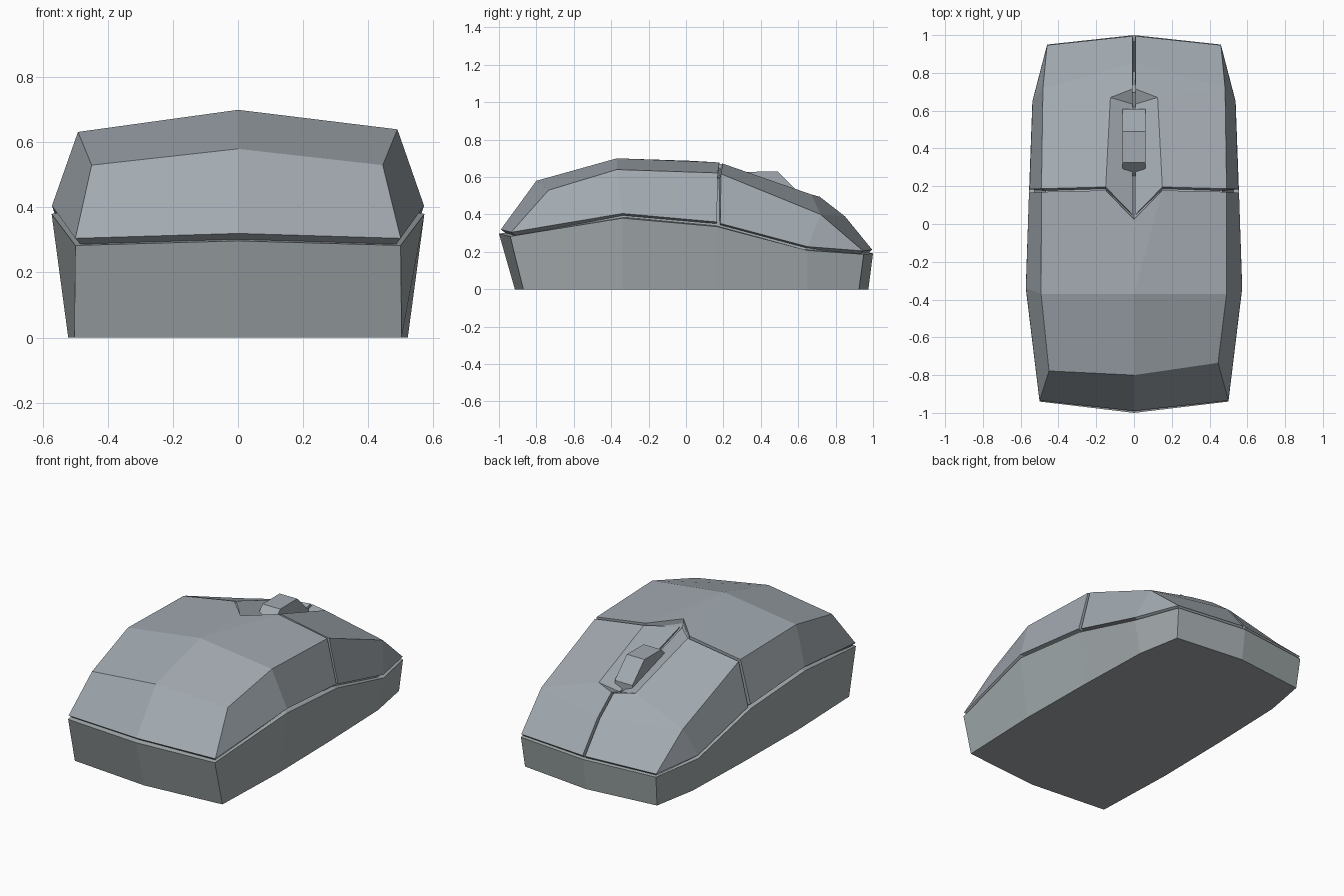
import bpy, bmesh, math
from mathutils import Vector

if "Cube" in bpy.data.objects:
    bpy.data.objects.remove(bpy.data.objects["Cube"])

grey = bpy.data.materials.new("slate_grey")
grey.diffuse_color = (.36, .40, .435, 1)
grey.use_nodes = True
grey.node_tree.nodes["Principled BSDF"].inputs["Base Color"].default_value = grey.diffuse_color
base_grey = bpy.data.materials.new("base_grey")
base_grey.diffuse_color = (.36, .40, .41, 1)
base_grey.use_nodes = True
base_grey.node_tree.nodes["Principled BSDF"].inputs["Base Color"].default_value = base_grey.diffuse_color


def add_object(name, bm, mat=grey):
    me = bpy.data.meshes.new(name)
    bm.to_mesh(me)
    bm.free()
    me.materials.append(mat)
    ob = bpy.data.objects.new(name, me)
    bpy.context.collection.objects.link(ob)
    return ob


def panel(name, pts, faces, left={}, thick=.035):
    """Half panel, faces pointing outward, mirrored in x and thickened inward."""
    bm = bmesh.new()
    for side in (1, -1):
        p = {**pts, **(left if side < 0 else {})}
        v = {k: bm.verts.new((side * c[0], c[1], c[2])) for k, c in p.items()}
        for f in faces:
            face = bm.faces.new([v[k] for k in f.split()])
            face.normal_update()
            if face.normal.dot(face.calc_center_median() - Vector((0, 0, .1))) < 0:
                face.normal_flip()
    bmesh.ops.remove_doubles(bm, verts=bm.verts[:], dist=.0005)
    ob = add_object(name, bm)
    if thick:
        s = ob.modifiers.new("Solidify", "SOLIDIFY")
        s.thickness = thick
        s.offset = -1


# Rear palm shell (left side slightly fuller than the right)
rear = {
    "a0": (0, -.99, .32), "a1": (.5, -.935, .305),
    "b0": (0, -.8, .58), "b1": (.445, -.735, .53),
    "c0": (0, -.37, .70), "c1": (.49, -.37, .64), "c2": (.572, -.34, .405),
    "d0": (0, .025, .687), "dm": (.15, .178, .678),
    "d1": (.49, .17, .622), "d2": (.556, .165, .36),
}
rear_faces = ["a0 a1 b1 b0", "b0 b1 c1 c0", "a1 c2 c1 b1",
              "c0 c1 d1 dm", "c0 dm d0", "c1 c2 d2 d1"]
panel("palm_shell", rear, rear_faces,
      {"b1": (.45, -.778, .53), "c1": (.492, -.37, .632)})

# Two click buttons with a shallow channel for the wheel
front = {
    "e0": (.008, .05, .645), "em": (.15, .196, .672),
    "e1": (.49, .187, .617), "e2": (.553, .184, .352),
    "fi": (.008, .635, .468), "gi": (.008, .715, .495), "gm": (.125, .67, .507),
    "g1": (.482, .72, .40), "g2": (.537, .65, .228),
    "h0": (.008, .85, .39), "i0": (.008, .995, .212), "i1": (.46, .947, .205),
}
front_faces = ["e1 e2 g2 g1", "g1 g2 i1", "i0 i1 g1 h0", "em e1 g1 gm",
               "gm g1 h0 gi", "e0 em gm fi", "fi gm gi"]
panel("click_buttons", front, front_faces)

# Inner core seen through the gaps: both panels shrunk and bridged
core = {k: (0 if x < .02 else x * .955, y * .975, z - .028)
        for k, (x, y, z) in {**rear, **front}.items()}
panel("inner_core", core, rear_faces + front_faces +
      ["d0 dm em e0", "dm d1 e1 em", "d1 d2 e2 e1"], thick=0)

# Base: bottom outline, flared rim, narrow ledge
rim = [(0, -1, .297), (.5, -.94, .283), (.573, -.34, .38), (.556, .165, .335),
       (.538, .65, .208), (.46, .95, .187), (0, 1, .192)]
foot = [(0, -.915), (.503, -.87), (.522, -.34), (.515, .165),
        (.5, .65), (.45, .925), (0, .975)]


def full(half):
    return half + [(-p[0], *p[1:]) for p in half[-2:0:-1]]


bm = bmesh.new()
rings = [full([(x, y, 0) for x, y in foot]), full(rim),
         full([(x * .95, y * .97, z + .005) for x, y, z in rim])]
rings = [[bm.verts.new(p) for p in r] for r in rings]
n = len(rings[0])
for lo, hi in zip(rings, rings[1:]):
    for i in range(n):
        j = (i + 1) % n
        bm.faces.new((lo[i], lo[j], hi[j], hi[i]))
bm.faces.new(rings[0][::-1])
mid = bm.verts.new((0, 0, .25))
for i in range(n):
    bm.faces.new((rings[2][i], rings[2][(i + 1) % n], mid))
bmesh.ops.recalc_face_normals(bm, faces=bm.faces[:])
add_object("base", bm, base_grey)

# Eight-sided scroll wheel
bm = bmesh.new()
wheel = []
for x in (-.06, .06):
    wheel.append([bm.verts.new((x, .41 + .215 * math.cos(a), .43 + .215 * math.sin(a)))
                  for a in (math.radians(68 + 45 * k) for k in range(8))])
for i in range(8):
    j = (i + 1) % 8
    bm.faces.new((wheel[0][i], wheel[0][j], wheel[1][j], wheel[1][i]))
for w in wheel:
    bm.faces.new(w)
bmesh.ops.recalc_face_normals(bm, faces=bm.faces[:])
add_object("scroll_wheel", bm)
